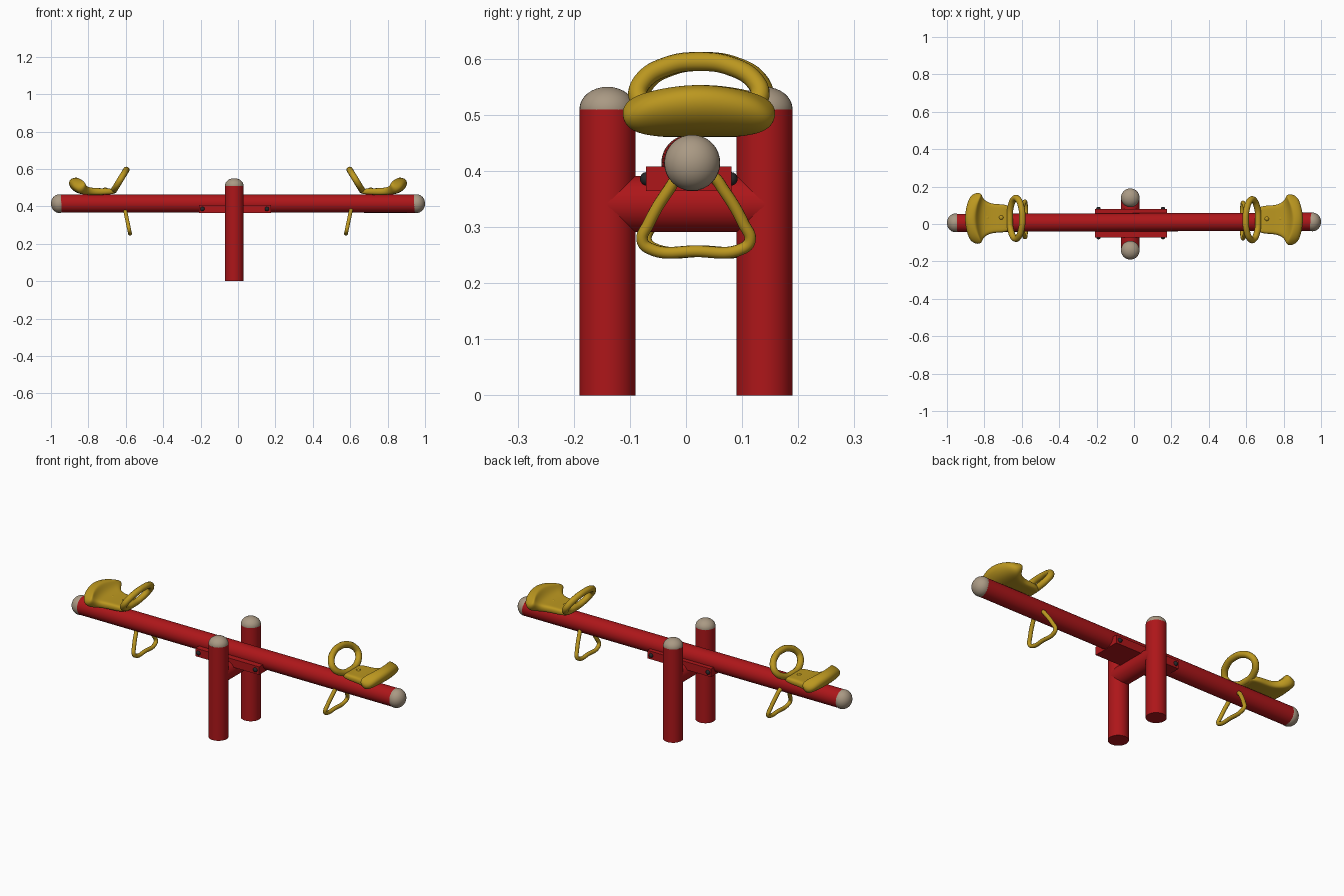
import bpy, bmesh, math
from mathutils import Vector

if "Cube" in bpy.data.objects:
    bpy.data.objects.remove(bpy.data.objects["Cube"])


def material(name, rgb):
    m = bpy.data.materials.new(name)
    m.diffuse_color = (*rgb, 1)
    m.use_nodes = True
    m.node_tree.nodes["Principled BSDF"].inputs["Base Color"].default_value = m.diffuse_color
    return m


RED = material("red paint", (0.42, 0.008, 0.01))
YELLOW = material("yellow plastic", (0.5, 0.31, 0.014))
BEIGE = material("beige caps", (0.40, 0.32, 0.23))
DARK = material("dark bolts", (0.02, 0.02, 0.022))


def finish(ob, name, mat, angle=40):
    ob.name = name
    ob.data.materials.append(mat)
    bpy.ops.object.select_all(action='DESELECT')
    ob.select_set(True)
    bpy.context.view_layer.objects.active = ob
    bpy.ops.object.shade_smooth_by_angle(angle=math.radians(angle))
    return ob


def tube(name, a, b, r, mat, sides=40):
    a, b = Vector(a), Vector(b)
    d = b - a
    bpy.ops.mesh.primitive_cylinder_add(vertices=sides, radius=r, depth=d.length, location=(a + b) / 2,
                                        rotation=d.to_track_quat('Z', 'Y').to_euler())
    return finish(bpy.context.object, name, mat)


def ball(name, loc, radii, mat, seg=32):
    bpy.ops.mesh.primitive_uv_sphere_add(segments=seg, ring_count=seg // 2, radius=1, location=loc)
    ob = bpy.context.object
    ob.scale = radii
    bpy.ops.object.transform_apply(location=False, rotation=False, scale=True)
    return finish(ob, name, mat, 60)


def rod_loop(name, pts, r, mat):
    cu = bpy.data.curves.new(name, 'CURVE')
    cu.dimensions = '3D'
    cu.bevel_depth, cu.bevel_resolution, cu.resolution_u = r, 4, 10
    sp = cu.splines.new('BEZIER')
    sp.bezier_points.add(len(pts) - 1)
    for p, co in zip(sp.bezier_points, pts):
        p.co = co
        p.handle_left_type = p.handle_right_type = 'AUTO'
    sp.use_cyclic_u = True
    ob = bpy.data.objects.new(name, cu)
    bpy.context.collection.objects.link(ob)
    bpy.ops.object.select_all(action='DESELECT')
    ob.select_set(True)
    bpy.context.view_layer.objects.active = ob
    bpy.ops.object.convert(target='MESH')
    return finish(bpy.context.object, name, mat, 60)


def symmetric(half):
    # mirror an open half outline (first and last on the centre line)
    return half + [(-y, t) for y, t in half[-2:0:-1]]


def seat(name, s, yc):
    # stations: x, z, half width, half thickness, lean angle, bend toward rider, corner drop
    stations = [(0.652, 0.478, 0.058, 0.010, 0, 0.0, 0.0),
                (0.690, 0.480, 0.078, 0.017, 0, 0.0, 0.0),
                (0.760, 0.478, 0.076, 0.018, 0, 0.0, 0.0),
                (0.815, 0.482, 0.100, 0.021, 12, 0.01, 0.0),
                (0.855, 0.498, 0.138, 0.032, 38, 0.03, 0.008),
                (0.880, 0.528, 0.140, 0.036, 62, 0.04, 0.018),
                (0.884, 0.556, 0.112, 0.024, 80, 0.035, 0.025)]
    us = (-1, -0.65, 0, 0.65, 1)
    bm = bmesh.new()
    rings = []
    for x, z, w, t, lean, bend, drop in stations:
        n = Vector((-math.sin(math.radians(lean)), math.cos(math.radians(lean))))
        ring = []
        for side, row in ((1, us), (-1, us[::-1])):
            for u in row:
                px = x + side * t * n[0] - bend * u * u
                pz = z + side * t * n[1] - drop * u * u
                ring.append(bm.verts.new((s * px, yc + u * w, pz)))
        rings.append(ring)
    for a, b in zip(rings, rings[1:]):
        for i in range(10):
            j = (i + 1) % 10
            bm.faces.new((a[i], a[j], b[j], b[i]))
    for r in (rings[0], rings[-1]):
        for i in range(4):
            bm.faces.new((r[i], r[i + 1], r[8 - i], r[9 - i]))
    bmesh.ops.recalc_face_normals(bm, faces=bm.faces)
    me = bpy.data.meshes.new(name)
    bm.to_mesh(me)
    bm.free()
    ob = bpy.data.objects.new(name, me)
    bpy.context.collection.objects.link(ob)
    finish(ob, name, YELLOW, 180)
    sub = ob.modifiers.new("subdivision", 'SUBSURF')
    sub.levels = sub.render_levels = 3


# posts with domed caps, and the cross tube between them
PX = -0.02
for side, y in (("front", -0.14), ("back", 0.14)):
    tube(side + "_post", (PX, y, 0), (PX, y, 0.51), 0.05, RED)
    ball(side + "_post_cap", (PX, y, 0.51), (0.05, 0.05, 0.04), BEIGE)
tube("cross_tube", (PX, -0.14, 0.341), (PX, 0.14, 0.341), 0.0502, RED)

# bracket under the beam with its bolts
bpy.ops.mesh.primitive_cube_add(size=1, location=(-0.015, 0.005, 0.386))
bracket = bpy.context.object
bracket.scale = (0.385, 0.152, 0.044)
bpy.ops.object.transform_apply(location=False, rotation=False, scale=True)
finish(bracket, "beam_bracket", RED)
for x in (-0.19, 0.155):
    for y in (-0.071, 0.081):
        ball("bracket_bolt", (x, y, 0.386), (0.012, 0.011, 0.012), DARK, 16)

# long beam, very slightly turned, with rounded end caps
tube("beam", (-0.957, 0.006, 0.415), (0.957, 0.012, 0.414), 0.0485, RED)
for side, s, y in (("left", -1, 0.006), ("right", 1, 0.011)):
    ball(side + "_beam_cap", (s * 0.955, y, 0.4145), (0.045, 0.05, 0.05), BEIGE)

# seat, hand grip and foot rest at each end
grip = symmetric([(0, 0), (0.065, 0.08), (0.108, 0.42), (0.1, 0.68), (0.055, 0.93), (0, 1)])
foot = symmetric([(0, 0), (0.028, 0.03), (0.05, 0.22), (0.085, 0.65), (0.096, 0.86), (0.083, 0.965), (0, 1)])
for side, s, yc in (("left", -1, 0.03), ("right", 1, 0.023)):
    seat(side + "_seat", s, yc)
    for x in (0.71, 0.785):
        ball(side + "_seat_screw", (s * x, yc + 0.005, 0.494), (0.012, 0.012, 0.007), YELLOW, 16)
    rod_loop(side + "_hand_grip",
             [(s * (0.664 - 0.067 * t), yc + y, 0.485 + 0.11 * t) for y, t in grip], 0.017, YELLOW)
    rod_loop(side + "_foot_rest",
             [(s * (0.607 - 0.029 * t), yc - 0.005 + y, 0.395 - 0.138 * t) for y, t in foot], 0.0105, YELLOW)
